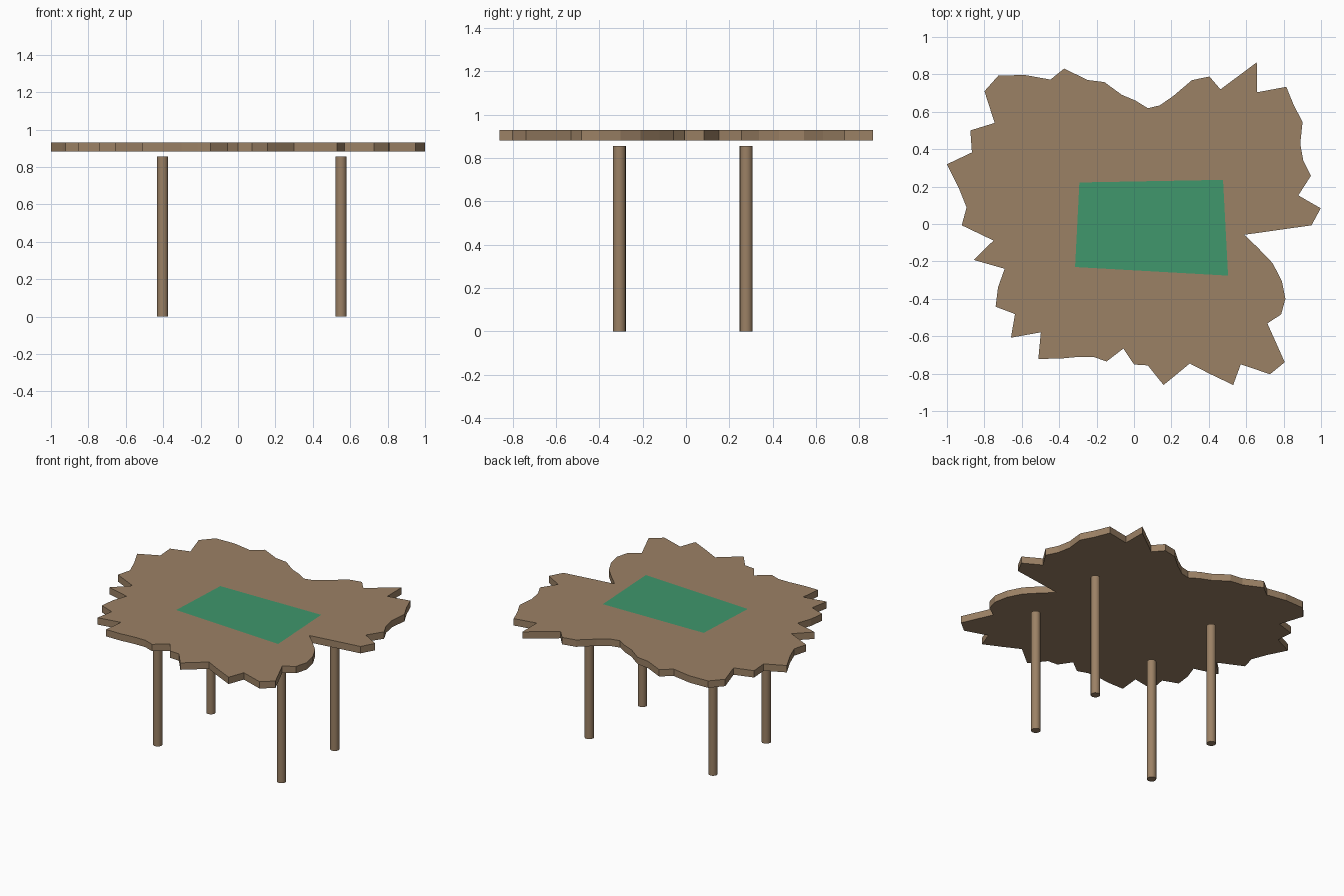
import bpy, bmesh
from math import cos, sin, pi

if "Cube" in bpy.data.objects:
    bpy.data.objects.remove(bpy.data.objects["Cube"])

CX, CY = 0.074, -0.007
BOTTOM, TOP = 0.882, 0.93


def material(name, color):
    m = bpy.data.materials.new(name)
    m.diffuse_color = (*color, 1)
    m.use_nodes = True
    m.node_tree.nodes["Principled BSDF"].inputs["Base Color"].default_value = m.diffuse_color
    return m


def flat_object(name, outline, z, mat, thickness=0):
    """Flat polygon, optionally extruded upward into a slab."""
    bm = bmesh.new()
    face = bm.faces.new([bm.verts.new((x, y, z)) for x, y in outline])
    if thickness:
        geo = bmesh.ops.extrude_face_region(bm, geom=[face], use_keep_orig=True)["geom"]
        verts = [g for g in geo if isinstance(g, bmesh.types.BMVert)]
        bmesh.ops.translate(bm, verts=verts, vec=(0, 0, thickness))
        bmesh.ops.recalc_face_normals(bm, faces=bm.faces)
    me = bpy.data.meshes.new(name)
    bm.to_mesh(me)
    bm.free()
    me.materials.append(mat)
    ob = bpy.data.objects.new(name, me)
    bpy.context.collection.objects.link(ob)
    return ob


wood = material("wood", (0.33, 0.22, 0.13))
green = material("green", (0.05, 0.31, 0.15))

# Jagged slab: one radius per equal angular step around its centre
radii = [
    .875, .929, .82, .911, .90, .924, .995, 1.01, 1.047, .92, 1.048, .824, .861, .811, .706, .644,
    .626, .67, .711, .80, .841, .95, .937, 1.04, 1.131, 1.13, .985, 1.076, 1.018, 1.123, 1.031, .974,
    .995, .829, .949, .80, .867, .923, .854, .947, .809, .923, .858, .798, .761, .761, .672, .748,
    .749, .858, .809, .772, .858, .968, .894, 1.03, 1.035, .827, .857, .834, .775, .697, .596, .518]
step = 2 * pi / len(radii)
outline = [(CX + r * cos(i * step), CY + r * sin(i * step)) for i, r in enumerate(radii)]
flat_object("slab_top", outline, BOTTOM, wood, TOP - BOTTOM)

# Green inlay lying on the slab
flat_object("green_inlay", [(-.315, -.23), (.503, -.276), (.476, .236), (-.292, .222)],
            TOP + 0.001, green)

# Four round legs
for sx, side in ((-1, "left"), (1, "right")):
    for sy, end in ((-1, "front"), (1, "back")):
        bpy.ops.mesh.primitive_cylinder_add(
            vertices=16, radius=0.03, depth=0.856,
            location=(CX + sx * 0.477, -0.015 + sy * 0.293, 0.428))
        leg = bpy.context.object
        leg.name = f"{end}_{side}_leg"
        leg.data.materials.append(wood)
        bpy.ops.object.shade_smooth_by_angle(angle=pi / 6)
